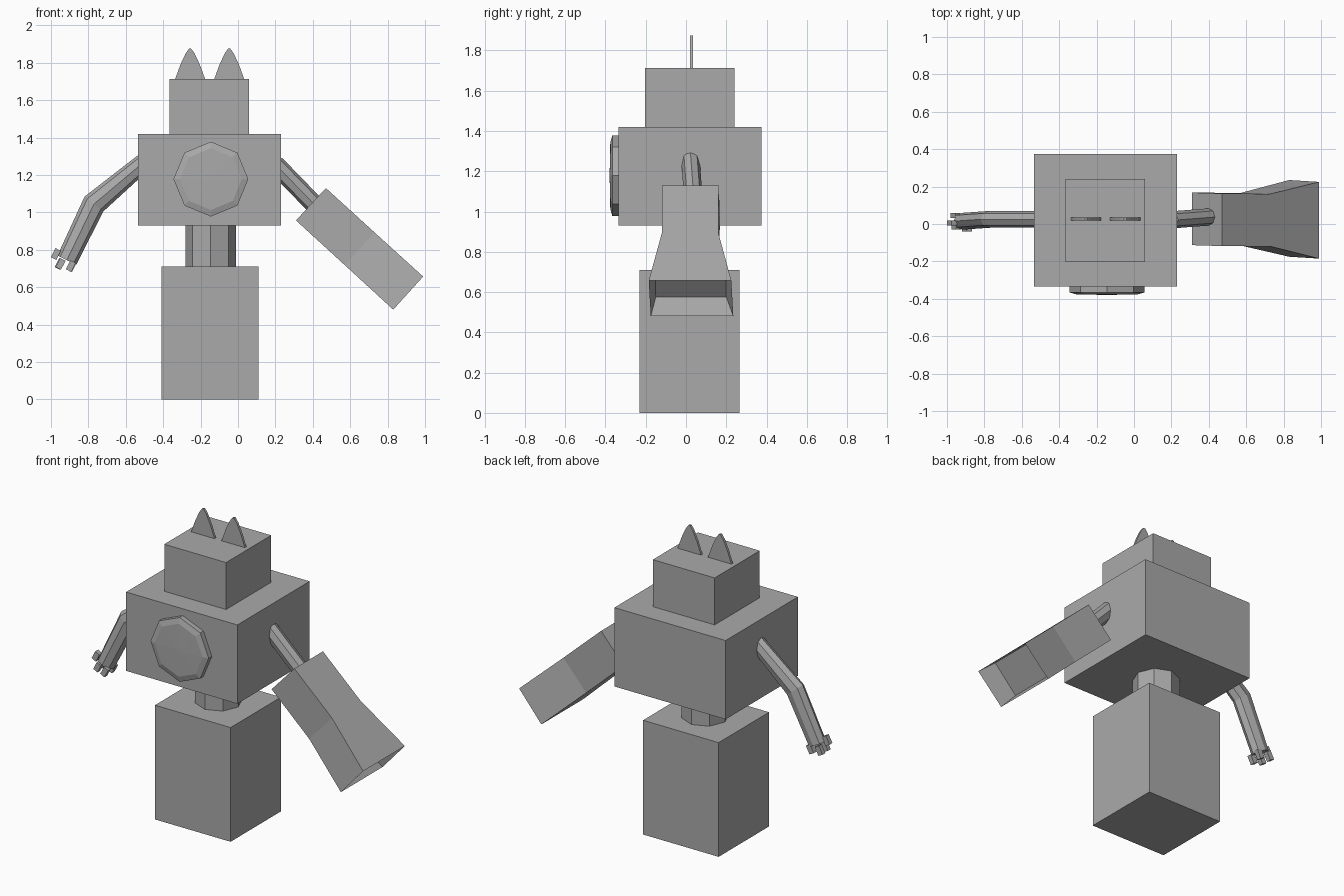
import bpy, bmesh, math
from mathutils import Vector, Matrix

if "Cube" in bpy.data.objects:
    bpy.data.objects.remove(bpy.data.objects["Cube"])

grey = bpy.data.materials.new("plain grey")
grey.diffuse_color = (0.4, 0.4, 0.4, 1)
grey.use_nodes = True
grey.node_tree.nodes["Principled BSDF"].inputs["Base Color"].default_value = grey.diffuse_color


def make(name, rings, cap_start=True, cap_end=True):
    """Loft a skin through matching rings of points."""
    bm = bmesh.new()
    loops = [[bm.verts.new(p) for p in ring] for ring in rings]
    n = len(loops[0])
    for a, b in zip(loops, loops[1:]):
        for i in range(n):
            j = (i + 1) % n
            bm.faces.new((a[i], a[j], b[j], b[i]))
    if cap_start:
        bm.faces.new(loops[0][::-1])
    if cap_end:
        bm.faces.new(loops[-1])
    bmesh.ops.recalc_face_normals(bm, faces=bm.faces)
    me = bpy.data.meshes.new(name)
    bm.to_mesh(me)
    bm.free()
    me.materials.append(grey)
    ob = bpy.data.objects.new(name, me)
    bpy.context.collection.objects.link(ob)
    return ob


def box(name, x0, x1, y0, y1, z0, z1):
    return make(name, [[(x0, y0, z), (x1, y0, z), (x1, y1, z), (x0, y1, z)] for z in (z0, z1)])


def tube(name, path, radii, sides=8):
    """Faceted limb along a path in the xz plane; radii are (in plane, along y)."""
    pts = [Vector(p) for p in path]
    rings = []
    for i, p in enumerate(pts):
        d = (pts[min(i + 1, len(pts) - 1)] - pts[max(i - 1, 0)]).normalized()
        side = Vector((0, 1, 0)).cross(d).normalized()
        ra, rb = radii[i]
        rings.append([p + side * ra * math.cos(t) + Vector((0, rb * math.sin(t), 0))
                      for t in (2 * math.pi * k / sides for k in range(sides))])
    return make(name, rings)


# Stacked body blocks
box("base", -0.41, 0.11, -0.23, 0.265, 0, 0.71)
box("torso", -0.535, 0.23, -0.335, 0.375, 0.93, 1.42)
box("head", -0.365, 0.06, -0.203, 0.24, 1.42, 1.712)


def octagon(cx, cy, r):
    return [(cx + r * math.cos(k * math.pi / 4), cy + r * math.sin(k * math.pi / 4)) for k in range(8)]


# Waist column
make("waist", [[(x, y, z) for x, y in octagon(-0.147, 0.02, 0.135)] for z in (0.70, 0.94)])

# Chest disc with a softly domed front
make("chest_disc", [[(x, y, z) for x, z in octagon(-0.145, 1.178, r)]
                    for r, y in ((0.2, -0.33), (0.2, -0.366), (0.165, -0.376), (0.02, -0.379))])

# Thin pointed ears
profile = [(-0.083, 1.705), (-0.052, 1.79), (-0.024, 1.85), (-0.006, 1.875),
           (0.006, 1.875), (0.024, 1.85), (0.052, 1.79), (0.083, 1.705)]
for name, cx in (("ear_left", -0.256), ("ear_right", -0.047)):
    make(name, [[(cx + x, y, z) for x, z in profile] for y in (0.02, 0.035)])

# Bent arm and its small fingers
tube("bent_arm", [(-0.50, 0.025, 1.272), (-0.77, 0.025, 1.045), (-0.915, 0.015, 0.745)],
     [(0.048, 0.045), (0.064, 0.045), (0.056, 0.045)])
along = Vector((-0.46, 0, -0.89))
across = Vector((-0.89, 0, 0.46))
for i, (x, y, z) in enumerate(((-0.975, 0.005, 0.775), (-0.955, 0.045, 0.722),
                               (-0.95, -0.015, 0.722), (-0.895, -0.025, 0.71), (-0.89, 0.04, 0.712))):
    c = Vector((x, y, z))
    make(f"finger_{i + 1}", [[c + along * s + across * a + Vector((0, b, 0))
                              for a, b in ((-.016, -.014), (.016, -.014), (.016, .014), (-.016, .014))]
                             for s in (-0.03, 0.024)])

# Straight arm that enters the blaster
tube("straight_arm", [(0.20, 0.022, 1.257), (0.43, 0.04, 1.02)], [(0.05, 0.046), (0.05, 0.046)])


# Blaster: box sleeve that flares out to a recessed mouth
def section(top, bottom, y0, y1, skew=0.0):
    return [(top[0], y0, top[1]), (top[0], y1, top[1]),
            (bottom[0], y1 + skew, bottom[1]), (bottom[0], y0 + skew, bottom[1])]


make("blaster", [section((0.47, 1.13), (0.31, 0.957), -0.118, 0.163, 0.005),
                 section((0.73, 0.893), (0.57, 0.719), -0.12, 0.161, 0.005),
                 section((0.99, 0.657), (0.83, 0.48), -0.185, 0.225, 0.01),
                 section((0.89, 0.735), (0.745, 0.575), -0.155, 0.195, 0.005)])
